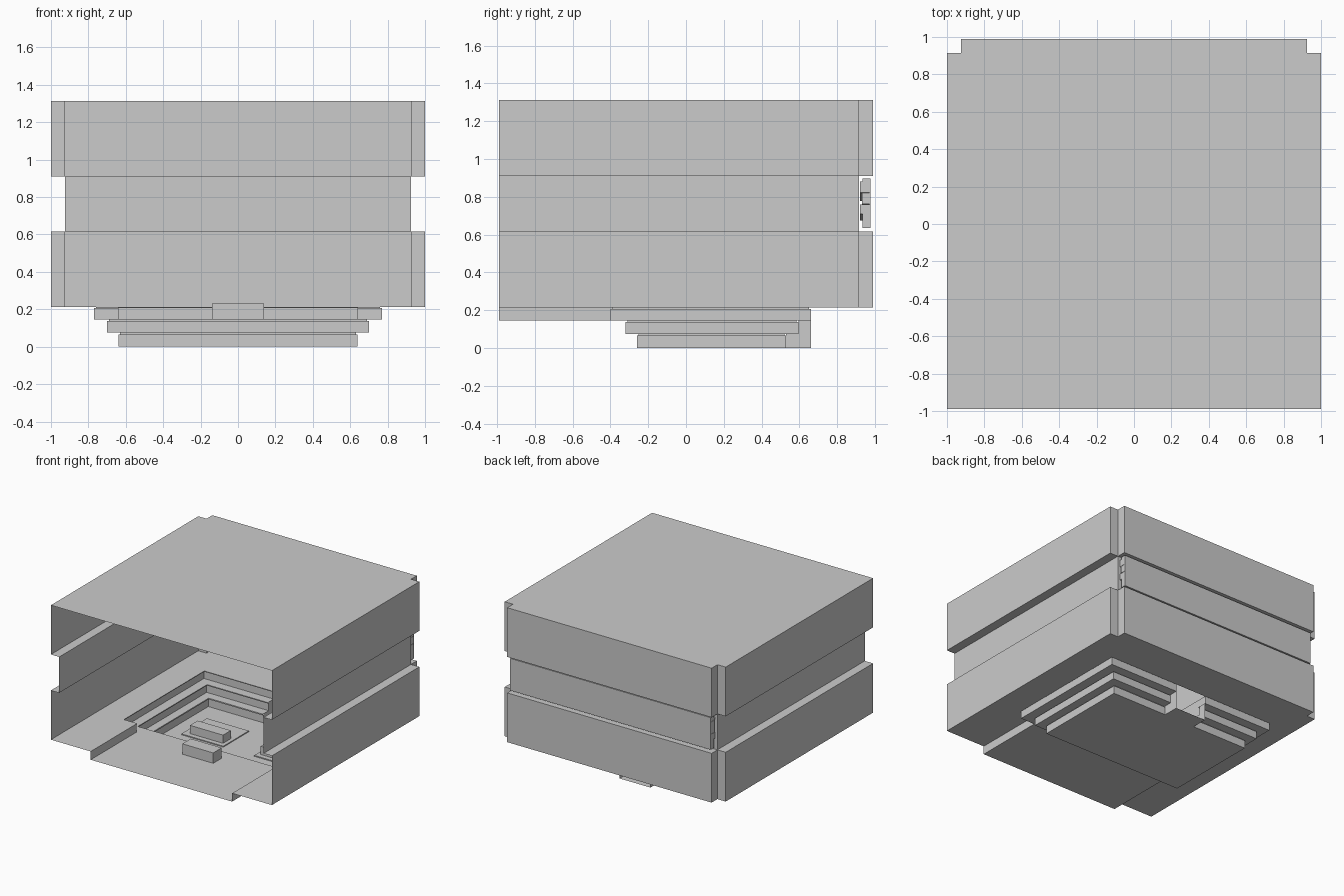
import bpy, bmesh

if "Cube" in bpy.data.objects:
    bpy.data.objects.remove(bpy.data.objects["Cube"])

Z0, Z1, Z2, Z3 = 0.213, 0.616, 0.91, 1.313   # floor, ledges, ceiling
W, WI, F, B, BI = 1.0, 0.925, -0.99, 0.99, 0.915
WALK = 0.145                                  # sunken walkway level
GAP = 0.14                                    # half width of rear opening


def finish(name, bm):
    bmesh.ops.remove_doubles(bm, verts=bm.verts, dist=0.0005)
    bmesh.ops.recalc_face_normals(bm, faces=bm.faces)
    me = bpy.data.meshes.new(name)
    bm.to_mesh(me)
    bm.free()
    ob = bpy.data.objects.new(name, me)
    bpy.context.collection.objects.link(ob)
    return ob


def loft(bm, sections):
    """Skin a list of (path, z) sections with equal point counts."""
    rows = [[bm.verts.new((x, y, z)) for x, y in path] for path, z in sections]
    for a, b in zip(rows, rows[1:]):
        for i in range(len(a) - 1):
            bm.faces.new((a[i], a[i + 1], b[i + 1], b[i]))


def flat(bm, x0, x1, y0, y1, z):
    loft(bm, [([(x0, y0), (x1, y0)], z)])
    bm.faces.new([bm.verts.new((x, y, z)) for x, y in
                  ((x0, y0), (x1, y0), (x1, y1), (x0, y1))])


def box(name, x0, x1, y0, y1, z0, z1):
    bm = bmesh.new()
    bmesh.ops.create_cube(bm, size=1)
    for v in bm.verts:
        v.co = (x1 if v.co.x > 0 else x0, y1 if v.co.y > 0 else y0,
                z1 if v.co.z > 0 else z0)
    return finish(name, bm)


def mirrored(half):
    return half + [(-x, y) for x, y in reversed(half)]


# Walls: notched corners above and below, recessed band between
outer = mirrored([(W, F), (W, BI), (WI, BI), (WI, B)])
inner = mirrored([(WI, F), (WI, BI)])
for name, path, lo, hi in (("lower_wall", outer, Z0, Z1),
                           ("recessed_band", inner, Z1, Z2),
                           ("upper_wall", outer, Z2, Z3)):
    bm = bmesh.new()
    loft(bm, [(path, lo), (path, hi)])
    finish(name, bm)

# Ledges above and below the band
bm = bmesh.new()
for z in (Z1, Z2):
    flat(bm, WI, W, F, BI, z)
    flat(bm, -W, -WI, F, BI, z)
    flat(bm, -WI, WI, BI, B, z)
finish("wall_ledges", bm)

# Ceiling
bm = bmesh.new()
bm.faces.new([bm.verts.new((x, y, Z3)) for x, y in outer])
finish("ceiling", bm)

# Upper floor around the pit
bm = bmesh.new()
for s in (1, -1):
    flat(bm, *sorted((s * 0.76, s * W)), F, BI, Z0)
    flat(bm, *sorted((s * 0.64, s * 0.76)), F, -0.39, Z0)
flat(bm, -0.76, 0.76, 0.65, BI, Z0)
flat(bm, -WI, WI, BI, B, Z0)
finish("floor", bm)

# Sunken walkway
bm = bmesh.new()
flat(bm, -0.64, 0.64, F, -0.4, WALK)
finish("walkway", bm)

# Top riser with a thin recess under its lip
bm = bmesh.new()


def rim(s, o):
    return [(s * x, y) for x, y in ((GAP, 0.66 - o), (0.77 - o, 0.66 - o),
            (0.77 - o, -0.4 + o), (0.64, -0.4 + o), (0.64, F))]


for s in (1, -1):
    loft(bm, [(rim(s, 0.01), Z0), (rim(s, 0.01), 0.207),
              (rim(s, 0), 0.207), (rim(s, 0), WALK)])
finish("top_riser", bm)


# Lower steps running round the pit, open at the rear
def ring(x, yb, yf, o=0):
    return mirrored([(GAP, yb - o), (x - o, yb - o), (x - o, yf + o)])


t1, t2, t3 = (0.77, 0.66, -0.4), (0.70, 0.595, -0.32), (0.64, 0.53, -0.26)
bm = bmesh.new()
loft(bm, [(ring(*t1), WALK), (ring(*t2, 0.01), WALK),
          (ring(*t2, 0.01), 0.137), (ring(*t2), 0.137),
          (ring(*t2), 0.075), (ring(*t3, 0.01), 0.075),
          (ring(*t3, 0.01), 0.065), (ring(*t3), 0.065), (ring(*t3), 0)])
finish("pit_steps", bm)

# Pit bottom and the rear opening's floor and cheeks
bm = bmesh.new()
flat(bm, -0.64, 0.64, -0.26, 0.53, 0)
flat(bm, -GAP, GAP, 0.53, 0.66, 0)
for x in (GAP, -GAP):
    for y, lo, hi in ((0.53, 0, 0.075), (0.595, 0.075, WALK)):
        loft(bm, [([(x, y), (x, 0.66)], lo), ([(x, y), (x, 0.66)], hi)])
finish("pit_floor", bm)

# Entry step block, and a low table on a mat at each side
box("entry_block", -GAP, GAP, -0.52, -0.41, WALK, 0.23)
for side, s in (("right", 1), ("left", -1)):
    box(side + "_mat", *sorted((s * 0.14, s * 0.52)), 0.01, 0.34, 0, 0.008)
    box(side + "_table", *sorted((s * 0.17, s * 0.47)), 0.05, 0.15, 0.008, 0.075)

# Layered wavy relief behind the rear band
E = 0.908
lines = [
    [(-E, 0.898), (E, 0.898)],
    [(-E, 0.88), (0.53, 0.88), (0.67, 0.835), (0.74, 0.835), (E, 0.88)],
    [(-E, 0.86), (-0.76, 0.86), (-0.62, 0.82), (0.53, 0.82), (0.68, 0.775),
     (0.75, 0.775), (E, 0.82)],
    [(-E, 0.76), (-0.6, 0.76), (-0.45, 0.72), (0.75, 0.72), (E, 0.76)],
    [(-E, 0.71), (-0.65, 0.71), (-0.51, 0.675), (0.75, 0.675), (E, 0.71)],
    [(-E, 0.636), (E, 0.636)],
]
for i, depth in enumerate((0.935, 0.92, 0.93, 0.92, 0.935)):
    low = [(x, z + 0.003) for x, z in lines[i + 1]] if i in (1, 2) else lines[i + 1]
    bm = bmesh.new()
    f = bm.faces.new([bm.verts.new((x, depth, z)) for x, z in lines[i] + low[::-1]])
    ext = bmesh.ops.extrude_face_region(bm, geom=[f], use_keep_orig=True)
    for v in ext["geom"]:
        if isinstance(v, bmesh.types.BMVert):
            v.co.y = 0.97
    finish(f"relief_strip_{i + 1}", bm)
box("relief_back", -E, E, 0.97, 0.977, 0.636, 0.898)
